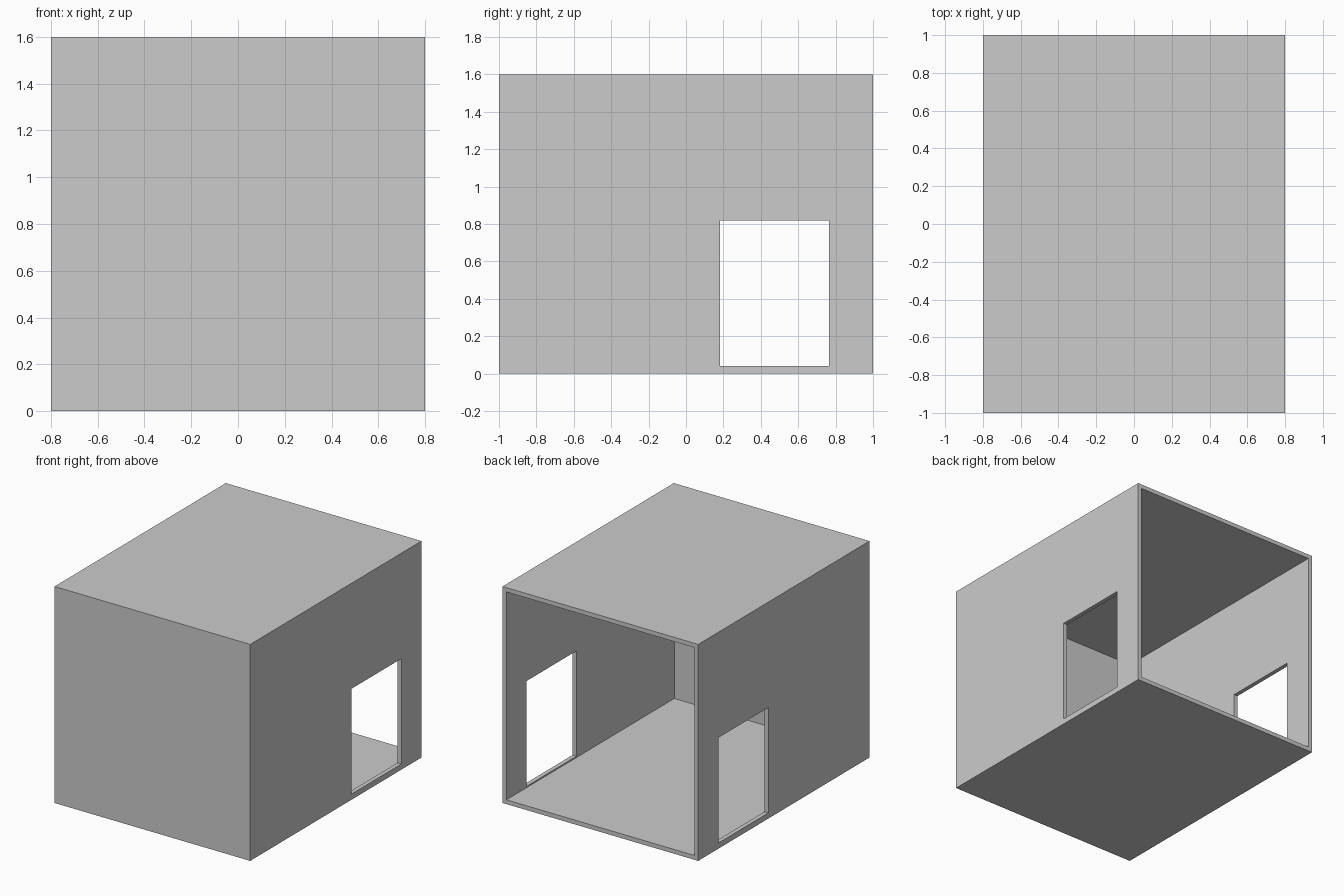
import bpy

if "Cube" in bpy.data.objects:
    bpy.data.objects.remove(bpy.data.objects["Cube"])

W, D, H = 1.6, 2.0, 1.6      # outer size
T, TF = 0.032, 0.04          # side/floor/roof thickness, front thickness


def box(name, lo, hi):
    size = [b - a for a, b in zip(lo, hi)]
    mid = [(a + b) / 2 for a, b in zip(lo, hi)]
    bpy.ops.mesh.primitive_cube_add(size=1, location=mid)
    ob = bpy.context.object
    ob.name = name
    ob.scale = size
    bpy.ops.object.transform_apply(location=True, rotation=False, scale=True)
    return ob


def cut(target, cutter):
    mod = target.modifiers.new(cutter.name, 'BOOLEAN')
    mod.operation = 'DIFFERENCE'
    mod.solver = 'EXACT'
    mod.object = cutter
    bpy.context.view_layer.objects.active = target
    bpy.ops.object.modifier_apply(modifier=mod.name)
    bpy.data.objects.remove(cutter, do_unlink=True)


# Closed outer block
shell = box("room_shell", (-W / 2, -D / 2, 0), (W / 2, D / 2, H))

# Interior, open at the back
cut(shell, box("interior_cutter",
               (-W / 2 + T, -D / 2 + TF, T), (W / 2 - T, D / 2 + 0.2, H - T)))

# Matching doorways through both side walls
cut(shell, box("doorway_cutter", (-W, 0.182, 0.042), (W, 0.765, 0.82)))
